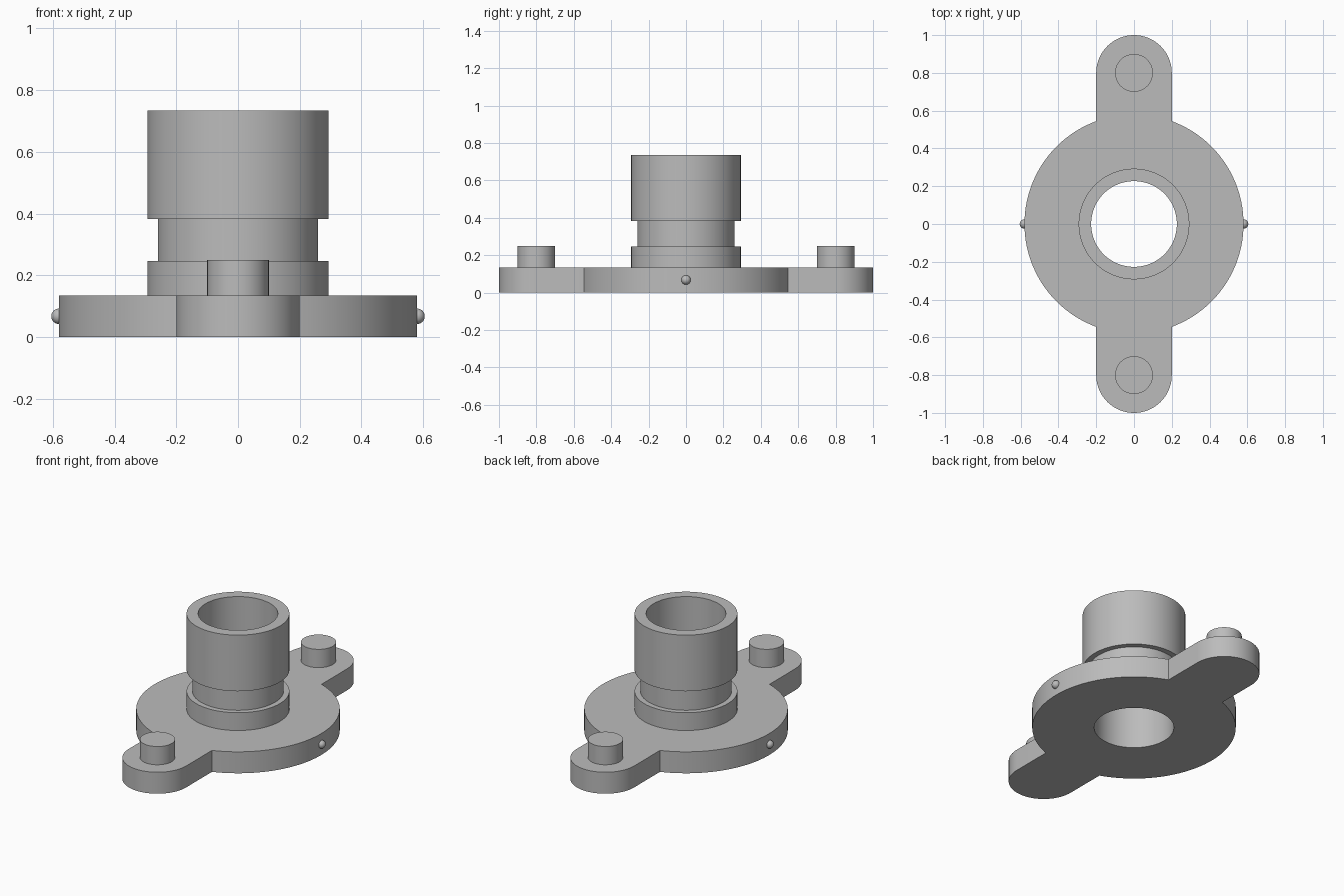
import bpy, bmesh, math
from mathutils import Matrix

cube = bpy.data.objects.get("Cube")
if cube:
    bpy.data.objects.remove(cube, do_unlink=True)

GREY = (0.5, 0.5, 0.5, 1)
mat = bpy.data.materials.new("plain grey")
mat.use_nodes = True
mat.diffuse_color = GREY
mat.node_tree.nodes["Principled BSDF"].inputs["Base Color"].default_value = GREY

BASE_H = 0.135      # plate thickness
BODY_R = 0.58       # round part of the plate
TAB_R, TAB_Y = 0.2, 0.8
BORE_R = 0.227
SEG = 96


def finish(name, bm):
    bmesh.ops.recalc_face_normals(bm, faces=bm.faces[:])
    mesh = bpy.data.meshes.new(name)
    bm.to_mesh(mesh)
    bm.free()
    mesh.materials.append(mat)
    obj = bpy.data.objects.new(name, mesh)
    bpy.context.collection.objects.link(obj)
    bpy.ops.object.select_all(action='DESELECT')
    obj.select_set(True)
    bpy.context.view_layer.objects.active = obj
    bpy.ops.object.shade_smooth_by_angle(angle=math.radians(30))
    return obj


def arc(r, start, end, n, cy=0):
    steps = [start + (end - start) * i / n for i in range(n + 1)]
    return [(r * math.cos(a), cy + r * math.sin(a)) for a in steps]


def add_loop(bm, points):
    verts = [bm.verts.new((x, y, 0)) for x, y in points]
    return [bm.edges.new((v, verts[i - 1])) for i, v in enumerate(verts)]


# Base plate: disc with two rounded tabs and a through bore
corner = math.acos(TAB_R / BODY_R)
half = arc(BODY_R, -corner, corner, 48) + arc(TAB_R, 0, math.pi, 40, TAB_Y)
outline = half + [(-x, -y) for x, y in half]
bm = bmesh.new()
edges = add_loop(bm, outline)
edges += add_loop(bm, arc(BORE_R, 0, math.tau, SEG)[:-1])
bmesh.ops.triangle_fill(bm, edges=edges, use_beauty=True)
top = bmesh.ops.extrude_face_region(bm, geom=bm.faces[:])["geom"]
bmesh.ops.translate(bm, vec=(0, 0, BASE_H),
                    verts=[g for g in top if isinstance(g, bmesh.types.BMVert)])
finish("base_plate", bm)

# Hollow stepped collar, turned from its section
profile = [(BORE_R, BASE_H), (BORE_R, 0.735), (0.293, 0.735), (0.293, 0.382),
           (0.26, 0.382), (0.26, 0.247), (0.293, 0.247), (0.293, BASE_H)]
bm = bmesh.new()
ring = [bm.verts.new((r, 0, z)) for r, z in profile]
section = [bm.edges.new((v, ring[i - 1])) for i, v in enumerate(ring)]
bmesh.ops.spin(bm, geom=ring + section, cent=(0, 0, 0), axis=(0, 0, 1),
               angle=math.tau, steps=SEG, use_merge=True)
bmesh.ops.remove_doubles(bm, verts=bm.verts[:], dist=1e-5)
finish("collar", bm)

# Locating pins on the tabs and small beads on the plate rim
for side, end, hand in ((-1, "front", "right"), (1, "back", "left")):
    bm = bmesh.new()
    bmesh.ops.create_cone(bm, cap_ends=True, segments=64, radius1=0.1, radius2=0.1,
                          depth=0.25 - BASE_H,
                          matrix=Matrix.Translation((0, side * TAB_Y, (0.25 + BASE_H) / 2)))
    finish(end + "_pin", bm)

    bm = bmesh.new()
    bmesh.ops.create_uvsphere(bm, u_segments=32, v_segments=16, radius=0.025,
                              matrix=Matrix.Translation((side * BODY_R, 0, BASE_H / 2)))
    finish(hand + "_bead", bm)
